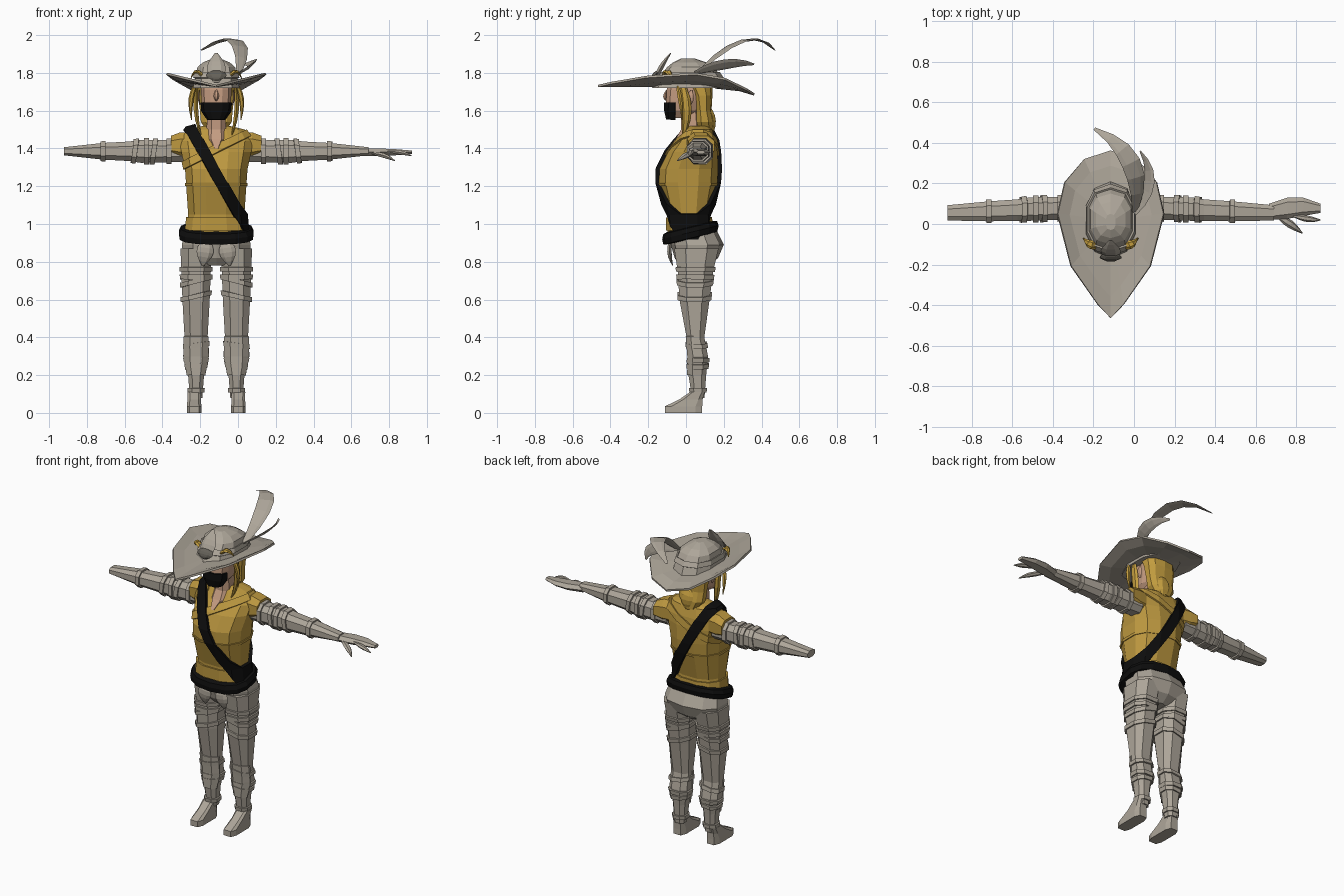
import bpy, bmesh
from math import cos, sin, pi, tau, copysign
from mathutils import Vector

if "Cube" in bpy.data.objects:
    bpy.data.objects.remove(bpy.data.objects["Cube"])

BODY_AXIS = -.115
ACROSS, DEEP, UP = Vector((1, 0, 0)), Vector((0, 1, 0)), Vector((0, 0, 1))


def material(name, *rgb):
    mat = bpy.data.materials.new(name)
    mat.use_nodes = True
    mat.diffuse_color = (*rgb, 1)
    mat.node_tree.nodes["Principled BSDF"].inputs["Base Color"].default_value = (*rgb, 1)
    return mat


GREY = material("warm grey", .42, .38, .32)
DARK = material("dark grey", .13, .12, .1)
YELLOW = material("mustard cloth", .5, .31, .05)
HAIR = material("golden hair", .55, .34, .05)
SKIN = material("skin", .55, .33, .22)
BLACK = material("black", .004, .004, .004)


def finish(name, bm, mat, mirror=False, thickness=0):
    mesh = bpy.data.meshes.new(name)
    bm.to_mesh(mesh)
    bm.free()
    mesh.materials.append(mat)
    ob = bpy.data.objects.new(name, mesh)
    bpy.context.collection.objects.link(ob)
    ob.location.x = BODY_AXIS
    if thickness:
        solid = ob.modifiers.new("solid", "SOLIDIFY")
        solid.thickness, solid.offset = thickness, 1
    if mirror:
        ob.modifiers.new("mirror", "MIRROR")
    return ob


def bridge(rings, caps=True):
    bm = bmesh.new()
    loops = [[bm.verts.new(point) for point in ring] for ring in rings]
    for low, high in zip(loops, loops[1:]):
        for i in range(len(low)):
            bm.faces.new((low[i - 1], low[i], high[i], high[i - 1]))
    if caps:
        bm.faces.new(loops[0])
        bm.faces.new(loops[-1])
    bmesh.ops.recalc_face_normals(bm, faces=bm.faces)
    return bm


def loft(name, mat, rings, middle=0, sides=10, power=.8, tilt=0, sideways=False, mirror=False):
    """Each ring is (position, half width, front, back), stacked upward or sideways."""
    stack = []
    for position, half, front, back in rings:
        ring = []
        for i in range(sides):
            angle = tau * (i + .5) / sides
            c, s = (copysign(abs(v) ** power, v) for v in (cos(angle), sin(angle)))
            width = middle + half * c
            y = (front + back + (back - front) * s) / 2
            ring.append((position, y, width) if sideways else (width, y, position + tilt * y))
        stack.append(ring)
    return finish(name, bridge(stack), mat, mirror)


def strand(name, mat, start, bend, end, width, side, flat=.3, mirror=False):
    """A curved strip that swells in the middle and narrows at both ends."""
    start, bend, end = Vector(start), Vector(bend), Vector(end)
    steps, sides, rings = 6, 6, []
    for step in range(steps + 1):
        t = step / steps
        centre = start.lerp(bend, t).lerp(bend.lerp(end, t), t)
        along = (bend - start).lerp(end - bend, t).normalized()
        wide = (side - along * side.dot(along)).normalized()
        thin = along.cross(wide) * flat
        size = width * max(.15, sin(pi * (.1 + .87 * t)))
        rings.append([centre + (wide * cos(tau * k / sides) + thin * sin(tau * k / sides)) * size
                      for k in range(sides)])
    return finish(name, bridge(rings), mat, mirror)


def shell(name, source, mat, cuts, thickness=.01):
    """A raised layer over the part of the source behind every cutting plane."""
    bm = bmesh.new()
    bm.from_mesh(source.data)
    for point, normal in cuts:
        bmesh.ops.bisect_plane(bm, geom=bm.verts[:] + bm.edges[:] + bm.faces[:],
                               plane_co=point, plane_no=normal, clear_outer=True)
    return finish(name, bm, mat, "mirror" in source.modifiers, thickness)


def slab(point, normal, half):
    normal = normal.normalized()
    return [(point + normal * half, normal), (point - normal * half, -normal)]


# Legs and boots
legs = loft("legs", GREY, [
    (.08, .035, .03, .1), (.2, .045, .01, .11), (.3, .065, .01, .12), (.4, .065, 0, .1),
    (.6, .077, -.04, .13), (.75, .083, -.05, .15), (.87, .088, -.07, .18)],
    middle=.107, sides=8, mirror=True)
loft("boots", GREY, [
    (0, .04, -.115, .09), (.035, .04, -.115, .09), (.07, .037, -.04, .09), (.11, .038, .02, .1)],
    middle=.117, sides=8, power=.5, mirror=True)

# Leg straps, every second one slanted
for i, height in enumerate((.12, .25, .28, .36, .76, .7, .72, .62)):
    slant = ACROSS * (.4 * height * (i % 2))
    shell(f"leg_strap_{i + 1}", legs, GREY, slab(ACROSS * .1 + UP * height, UP + slant, .012))
shell("shin_guards", legs, GREY, slab(UP * .3, UP, .1) + [(DEEP * .04, DEEP)], .007)

# Hips with front flaps
loft("hips", GREY, [
    (.78, .05, -.03, .12), (.82, .18, -.06, .17), (.89, .19, -.08, .2), (.97, .17, -.09, .16)])
strand("hip_flaps", GREY, (.05, -.08, .92), (.06, -.1, .85), (.07, -.07, .78), .045, ACROSS,
       mirror=True)

# Shirt
shirt = loft("shirt", YELLOW, [
    (.93, .165, -.1, .14), (1.05, .153, -.1, .13), (1.22, .165, -.147, .17),
    (1.29, .17, -.145, .175), (1.38, .19, -.1, .17), (1.44, .2, -.05, .16),
    (1.5, .155, -.01, .14), (1.52, .07, .01, .12)], sides=12)
loft("sleeves", YELLOW, [(.12, .075, .01, .14), (.19, .075, 0, .15), (.24, .055, .01, .155)],
     middle=1.415, sides=8, sideways=True, mirror=True)
shell("shirt_hem", shirt, YELLOW, slab(UP, UP, .035))
shell("shirt_seam", shirt, YELLOW, slab(UP * 1.21, UP, .008), .006)
shell("draped_collar", shirt, YELLOW, slab(ACROSS * .07 + UP * 1.43, UP * 2 - ACROSS, .02))

# Belt and shoulder strap
loft("belt", BLACK, [
    (.915, .17, -.09, .14), (.92, .197, -.12, .165), (.95, .202, -.126, .173),
    (.975, .19, -.12, .165), (.985, .155, -.09, .13)], sides=14, tilt=.24)
shell("shoulder_strap", shirt, BLACK,
      slab(ACROSS * .02 + UP * 1.225, ACROSS * .87 + UP * .49, .029), .02)

# Arms and armour bands
arms = loft("arms", GREY, [
    (.16, .06, .02, .14), (.4, .065, .012, .135), (.46, .055, .012, .125),
    (.6, .047, .01, .115), (.805, .023, .015, .095)],
    middle=1.385, sides=8, sideways=True, mirror=True)
for i, reach in enumerate((.25, .33, .37, .43, .6)):
    lean = UP * (.15 * (i % 2))
    shell(f"arm_band_{i + 1}", arms, GREY, slab(ACROSS * reach + UP * 1.39, ACROSS + lean, .013))

# Left hand
loft("left_hand", GREY, [
    (.78, .023, .02, .1), (.87, .022, .025, .13), (.95, .018, .04, .13), (1.035, .01, .055, .1)],
    middle=1.38, sides=6, sideways=True)
strand("left_forefinger", GREY, (.9, .04, 1.385), (.98, .02, 1.385), (1.035, .02, 1.36),
       .016, DEEP, .8)
strand("left_thumb", GREY, (.82, .04, 1.375), (.89, 0, 1.37), (.945, -.045, 1.335),
       .02, DEEP, .7)

# Neck, head and mask
loft("neck", SKIN, [
    (1.4, .02, -.1, .06), (1.45, .06, -.06, .09), (1.5, .055, -.03, .09), (1.6, .05, -.03, .08)],
    sides=8)
head = loft("head", SKIN, [
    (1.56, .045, -.1, .01), (1.6, .073, -.108, .07), (1.65, .08, -.108, .1),
    (1.71, .083, -.105, .12), (1.8, .075, -.085, .12)], sides=12, power=.7)
strand("nose", SKIN, (0, -.1, 1.71), (0, -.125, 1.67), (0, -.1, 1.65), .014, ACROSS, .7)
strand("ears", SKIN, (.085, .02, 1.63), (.1, .02, 1.67), (.09, .03, 1.71), .02, DEEP, mirror=True)
shell("mask", head, BLACK, [(UP * 1.643, UP), (DEEP * -.055, DEEP)])

# Hair, braids and curls
loft("hair_back", HAIR, [
    (1.49, .05, .06, .15), (1.54, .085, .05, .15), (1.6, .09, .05, .135),
    (1.68, .1, .035, .14), (1.77, .1, -.02, .14)])
strand("side_locks", HAIR, (.095, -.03, 1.77), (.13, .03, 1.6), (.075, -.02, 1.45),
       .028, DEEP, .5, mirror=True)
strand("hanging_braids", HAIR, (.1, -.05, 1.75), (.15, -.03, 1.68), (.13, -.02, 1.55),
       .014, ACROSS, .9, mirror=True)
strand("nape_knot", HAIR, (0, .12, 1.62), (.02, .16, 1.55), (0, .13, 1.46), .045, ACROSS, .4)
strand("front_curls", HAIR, (.045, -.1, 1.73), (.1, -.12, 1.86), (.135, -.07, 1.77),
       .022, DEEP, .5, mirror=True)

# Hat brim: pointed in front, round behind, curled up at the sides
brim = []
for scale, curl in ((.42, .2), (.78, .5), (1, 1)):
    ring = []
    for i in range(12):
        c, s = cos(tau * i / 12), sin(tau * i / 12)
        reach, drop, point = (.31, .11, 1) if s > 0 else (.515, .065, 2)
        x = copysign(.265 * abs(c) ** point, c)
        rise = (.065 - drop * s * s) * curl
        ring.append((x * scale, .02 + (.03 + reach * s) * scale, 1.725 + rise))
    brim.append(ring)
finish("hat_brim", bridge(brim, caps=False), GREY, thickness=.012)

# Hat crown, band and front ornament
crown = loft("hat_crown", GREY, [
    (1.72, .128, -.18, .21), (1.77, .118, -.15, .19), (1.83, .104, -.1, .15),
    (1.855, .075, -.07, .11), (1.875, .025, -.03, .05)])
shell("hat_band", crown, GREY, slab(UP * 1.785, UP, .014))
strand("hat_ornament", GREY, (0, -.17, 1.75), (0, -.14, 1.83), (0, -.08, 1.905), .05, ACROSS)
strand("ornament_clasp", DARK, (0, -.18, 1.76), (0, -.17, 1.79), (0, -.13, 1.82), .055, ACROSS)

# Feathers
strand("long_feather", GREY, (.12, .06, 1.8), (.18, .34, 2.08), (-.08, .47, 1.92),
       .048, ACROSS + DEEP * .6, .12)
strand("short_feather", GREY, (.12, .05, 1.8), (.25, .22, 1.87), (.145, .36, 1.845),
       .037, ACROSS + UP, .15)
